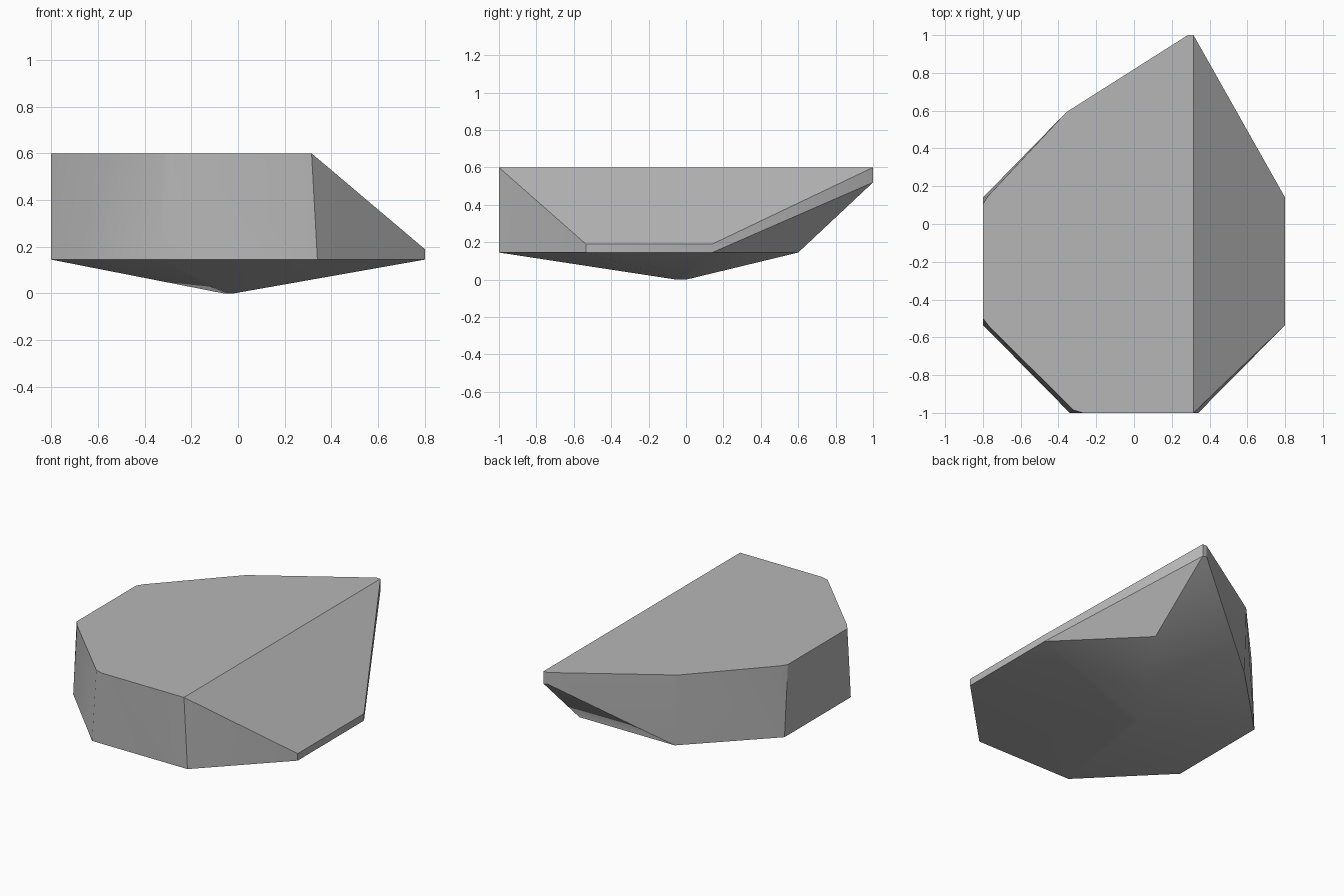
import bpy
import bmesh
import math

cube = bpy.data.objects.get("Cube")
if cube:
    bpy.data.objects.remove(cube, do_unlink=True)

# One stone grey
stone = bpy.data.materials.new("stone_grey")
stone.use_nodes = True
grey = (0.47, 0.47, 0.47, 1)
stone.diffuse_color = grey
bsdf = stone.node_tree.nodes["Principled BSDF"]
bsdf.inputs["Base Color"].default_value = grey
bsdf.inputs["Roughness"].default_value = 0.9

BELT, TOP = 0.145, 0.6

# Widest outline of the rock, mirrored left to right
half_belt = [(0.34, -1), (0.8, -0.535), (0.8, 0.14), (0.34, 0.6)]
points = [(side * x, y, BELT) for side in (1, -1) for x, y in half_belt]

# Blunt underside
points += [(-0.06, -0.02, 0), (-0.02, -0.05, 0), (-0.02, 0, 0)]

# Flat top, with slightly worn corners on the right
top_outline = [(0.315, -1), (-0.27, -1), (-0.32, -0.985), (-0.765, -0.545),
               (-0.8, -0.5), (-0.8, 0.105), (-0.775, 0.145),
               (-0.36, 0.59), (-0.33, 0.61), (0.285, 1), (0.315, 1)]
points += [(x, y, TOP) for x, y in top_outline]

# Lower edge of the sloping left side, and the overhanging back tip
points += [(0.8, -0.535, 0.19), (0.8, 0.14, 0.19)]
points += [(0.285, 1, 0.525), (0.315, 1, 0.52)]

# Wrap the corners in a faceted solid
bm = bmesh.new()
for p in points:
    bm.verts.new(p)
hull = bmesh.ops.convex_hull(bm, input=bm.verts)
loose = [v for v in bm.verts if not v.link_faces]
bmesh.ops.delete(bm, geom=loose, context='VERTS')
bmesh.ops.dissolve_limit(bm, angle_limit=math.radians(0.5),
                         verts=bm.verts, edges=bm.edges)
bmesh.ops.recalc_face_normals(bm, faces=bm.faces)

mesh = bpy.data.meshes.new("rock")
bm.to_mesh(mesh)
bm.free()
mesh.materials.append(stone)
rock = bpy.data.objects.new("rock", mesh)
bpy.context.collection.objects.link(rock)

# Soft worn corners, crisp main edges
bpy.ops.object.select_all(action='DESELECT')
rock.select_set(True)
bpy.context.view_layer.objects.active = rock
bpy.ops.object.shade_smooth_by_angle(angle=math.radians(30))
